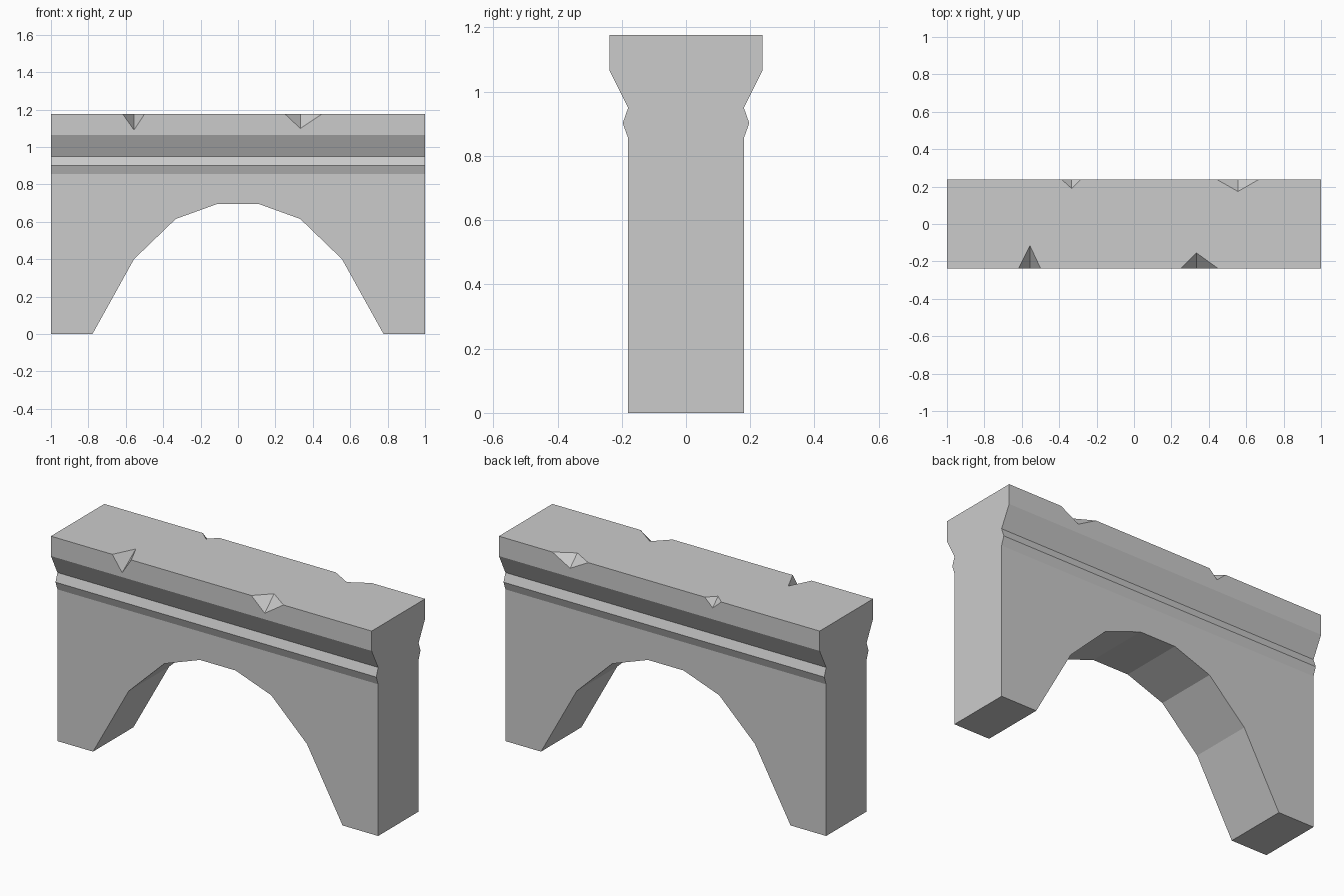
import bpy
import bmesh
from mathutils import Vector

if "Cube" in bpy.data.objects:
    bpy.data.objects.remove(bpy.data.objects["Cube"])


def mesh_object(name, verts, faces):
    mesh = bpy.data.meshes.new(name)
    mesh.from_pydata([tuple(v) for v in verts], [], faces)
    bm = bmesh.new()
    bm.from_mesh(mesh)
    bmesh.ops.recalc_face_normals(bm, faces=bm.faces)
    bm.to_mesh(mesh)
    bm.free()
    obj = bpy.data.objects.new(name, mesh)
    bpy.context.collection.objects.link(obj)
    return obj


def prism(name, outline, place, half):
    """Extrude an outline from -half to +half; place maps (a, b, depth) to xyz."""
    n = len(outline)
    verts = [place(a, b, d) for d in (-half, half) for a, b in outline]
    faces = [tuple(range(n)), tuple(range(n, 2 * n))]
    faces += [(i, (i + 1) % n, n + (i + 1) % n, n + i) for i in range(n)]
    return mesh_object(name, verts, faces)


def mirrored(half_outline):
    return half_outline + [(-a, b) for a, b in reversed(half_outline)]


def cut(target, cutter):
    cutter.hide_render = True
    mod = target.modifiers.new("cut", 'BOOLEAN')
    mod.operation = 'DIFFERENCE'
    mod.solver = 'EXACT'
    mod.object = cutter
    bpy.context.view_layer.objects.active = target
    bpy.ops.object.modifier_apply(modifier=mod.name)
    bpy.data.objects.remove(cutter)


TOP, EDGE = 1.177, 0.238

# Wall with moulding band and flared coping, swept along x
section = mirrored([(0.18, 0), (0.18, 0.855), (0.197, 0.902), (0.18, 0.95),
                    (EDGE, 1.065), (EDGE, TOP)])
wall = prism("arch_wall", section, lambda a, b, d: (d, a, b), 1.0)

# Faceted arch opening, continued along its slope below the ground
opening = mirrored([(0.8335, -0.1), (0.778, 0), (0.556, 0.40),
                    (0.333, 0.615), (0.111, 0.695)])
cut(wall, prism("arch_opening", opening, lambda a, b, d: (a, d, b), 0.5))

# Chips in the top edges: side, left x, tip x, right x, inward depth, drop
chips = [(-1, -0.617, -0.556, -0.499, 0.122, 0.087),
         (-1, 0.250, 0.333, 0.450, 0.084, 0.078),
         (1, -0.387, -0.333, -0.284, 0.048, 0.048),
         (1, 0.443, 0.556, 0.667, 0.064, 0.062)]
for side, left, tip, right, inward, drop in chips:
    y = side * EDGE
    pts = [Vector((left, y, TOP)), Vector((right, y, TOP)),
           Vector((tip, y, TOP - drop)), Vector((tip, y - side * inward, TOP))]
    # Grow the wedge around its crease so it passes clear through the surface
    mid = (pts[2] + pts[3]) / 2
    pts = [mid + (p - mid) * 1.5 for p in pts]
    cut(wall, mesh_object("chip", pts, [(0, 1, 2), (0, 1, 3), (0, 2, 3), (1, 2, 3)]))
